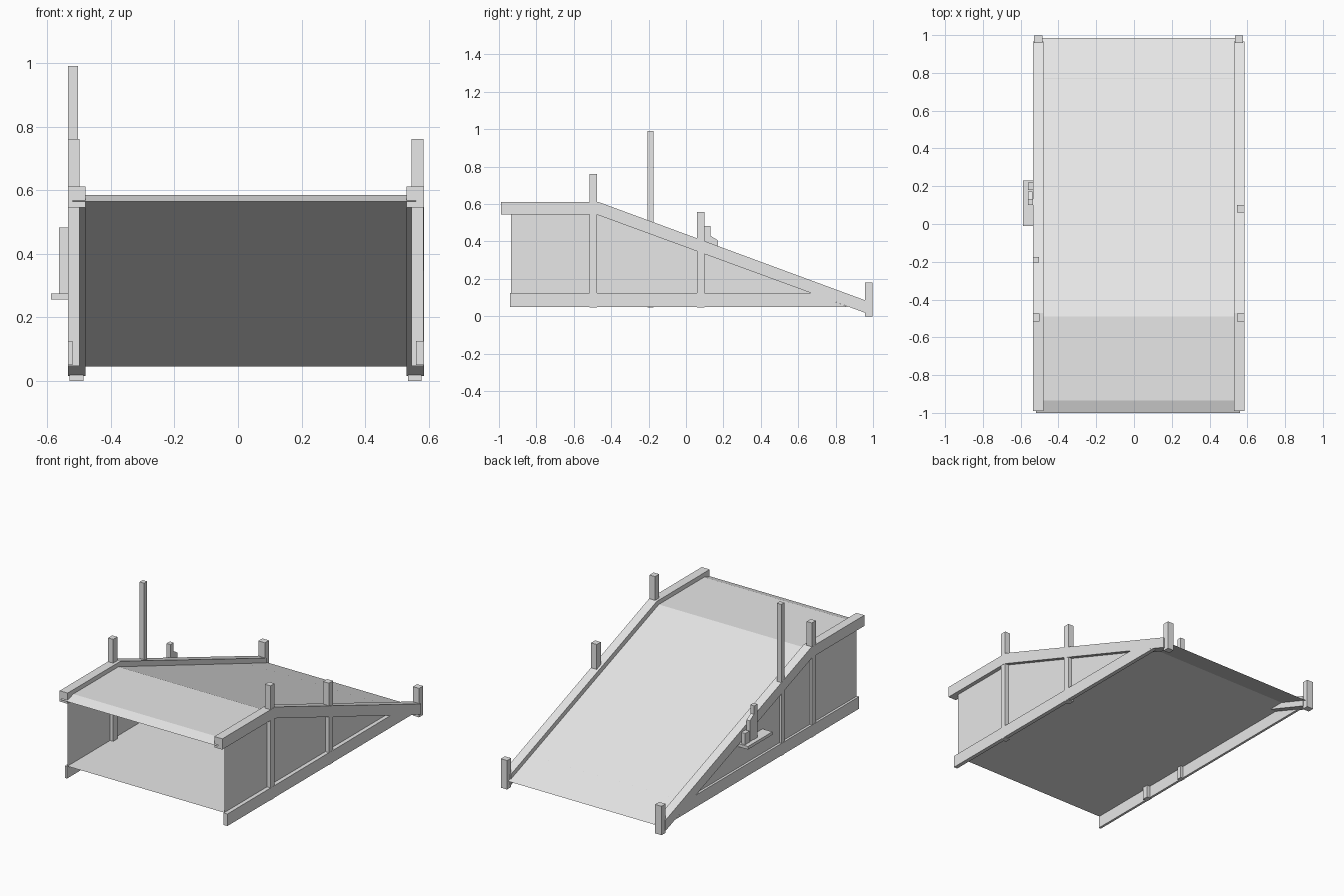
import bpy
import bmesh

if "Cube" in bpy.data.objects:
    bpy.data.objects.remove(bpy.data.objects["Cube"])

grey = bpy.data.materials.new("light_grey")
grey.diffuse_color = (0.8, 0.8, 0.8, 1)
grey.use_nodes = True
grey.node_tree.nodes["Principled BSDF"].inputs["Base Color"].default_value = grey.diffuse_color


def make(name, verts, faces, facing=None):
    """Mesh object; open surfaces are turned to face a given direction."""
    mesh = bpy.data.meshes.new(name)
    mesh.from_pydata(verts, [], faces)
    mesh.materials.append(grey)
    bm = bmesh.new()
    bm.from_mesh(mesh)
    bmesh.ops.recalc_face_normals(bm, faces=bm.faces)
    bm.faces.ensure_lookup_table()
    if facing and sum(a * b for a, b in zip(bm.faces[0].normal, facing)) < 0:
        bmesh.ops.reverse_faces(bm, faces=bm.faces)
    bm.to_mesh(mesh)
    bm.free()
    obj = bpy.data.objects.new(name, mesh)
    bpy.context.collection.objects.link(obj)
    return obj


def prism(name, profile, x0, x1):
    """Closed solid: a (y, z) outline extruded along x."""
    n = len(profile)
    verts = [(x, y, z) for x in (x0, x1) for y, z in profile]
    faces = [tuple(range(n)), tuple(range(2 * n - 1, n - 1, -1))]
    faces += [(i, i + n, (i + 1) % n + n, (i + 1) % n) for i in range(n)]
    return make(name, verts, faces)


def box(name, x0, x1, y0, y1, z0, z1):
    return prism(name, [(y0, z0), (y0, z1), (y1, z1), (y1, z0)], x0, x1)


def sheet(name, path, x0, x1):
    """Thin surface: an open (y, z) path swept along x."""
    verts = [(x, y, z) for y, z in path for x in (x0, x1)]
    faces = [(2 * i, 2 * i + 1, 2 * i + 3, 2 * i + 2) for i in range(len(path) - 1)]
    return make(name, verts, faces, (0, 0, 1))


WALL_L, WALL_R = -0.52, 0.56

# Ramp deck with drooping front lip, and the floor below it
sheet("ramp_deck", [(-1.0, 0.564), (-0.935, 0.585), (-0.49, 0.585), (0.985, 0.046)],
      WALL_L, WALL_R)
sheet("floor", [(-0.935, 0.125), (0.769, 0.125)], WALL_L, WALL_R)

wall = [(-0.935, 0.125), (-0.935, 0.585), (-0.49, 0.585), (0.769, 0.125)]
rail = [(-0.99, 0.545), (-0.99, 0.612), (-0.47, 0.612), (0.965, 0.083),
        (0.965, 0.016), (-0.48, 0.545)]
trim = [(-0.94, 0.05), (-0.94, 0.125), (0.67, 0.125), (0.87, 0.05)]

# side, wall x, rail inner x, outer x, crest post inner x, foot post x range
sides = (("left", WALL_L, -0.48, -0.535, -0.499, (-0.53, -0.485)),
         ("right", WALL_R, 0.53, 0.585, 0.546, (0.535, 0.577)))
for side, wx, inner, outer, post, foot in sides:
    # Wall panel, edge rail along the deck, and base trim flush with the rail
    make(side + "_wall", [(wx, y, z) for y, z in wall], [(0, 1, 2, 3)], (wx, 0, 0))
    prism(side + "_rail", rail, inner, outer)
    prism(side + "_base_trim", trim, wx, outer)
    # Posts at the crest and at the foot of the ramp
    flush = outer * 0.998
    box(side + "_crest_post", post, flush, -0.515, -0.475, 0.047, 0.76)
    box(side + "_foot_post", *foot, 0.957, 0.997, 0.0, 0.18)

# Single posts: short one on the right, tall one on the left
box("right_middle_post", 0.545, 0.584, 0.06, 0.1, 0.047, 0.557)
box("left_tall_post", -0.534, -0.503, -0.205, -0.175, 0.047, 0.99)

# Small shelf on the left wall with a stepped group of blocks
box("shelf", -0.588, -0.52, -0.01, 0.23, 0.256, 0.275)
box("shelf_tall_block", -0.562, -0.535, 0.1, 0.132, 0.275, 0.483)
prism("shelf_slanted_block", [(0.132, 0.275), (0.132, 0.43), (0.172, 0.405), (0.172, 0.275)],
      -0.56, -0.538)
box("shelf_short_block", -0.562, -0.535, 0.18, 0.22, 0.275, 0.345)
